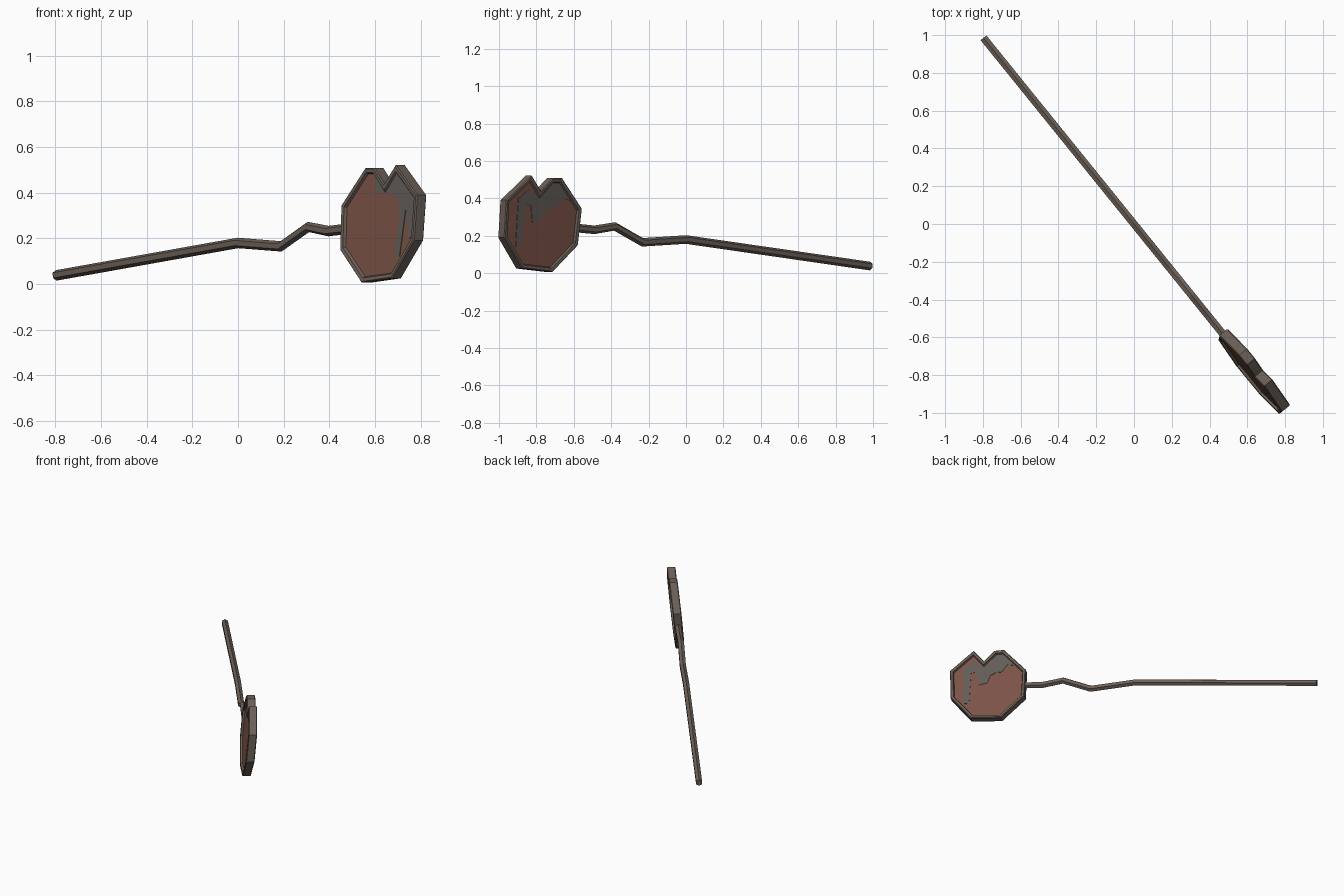
import bpy, bmesh, math
from mathutils import Vector

if "Cube" in bpy.data.objects:
    bpy.data.objects.remove(bpy.data.objects["Cube"])

D = Vector((0.629, -0.778, 0))      # direction along the pole
N = Vector((0.778, 0.629, 0))       # direction through the sign
TILT = 0.09


def place(s, n, z):
    """Along-pole, through-sign, height -> world; the sign leans slightly."""
    return D * s + N * (n + TILT * (z - 0.26)) + Vector((0, 0, z))


def material(name, col):
    m = bpy.data.materials.new(name)
    m.diffuse_color = (*col, 1)
    m.use_nodes = True
    m.node_tree.nodes["Principled BSDF"].inputs["Base Color"].default_value = m.diffuse_color
    return m


metal = material("weathered_brown_metal", (0.150, 0.118, 0.098))
red = material("faded_red_paint", (0.200, 0.085, 0.063))
grey = material("bare_grey_metal", (0.120, 0.108, 0.096))


def finish(name, bm, mat):
    bmesh.ops.recalc_face_normals(bm, faces=bm.faces)
    me = bpy.data.meshes.new(name)
    bm.to_mesh(me)
    bm.free()
    me.materials.append(mat)
    ob = bpy.data.objects.new(name, me)
    bpy.context.collection.objects.link(ob)
    return ob


def inset(poly, w):
    """Mitred inward offset of a counter-clockwise outline."""
    out = []
    for i, p in enumerate(poly):
        a, p, b = Vector(poly[i - 1]), Vector(p), Vector(poly[(i + 1) % len(poly)])
        e, f = (p - a).normalized(), (b - p).normalized()
        n1, n2 = Vector((-e.y, e.x)), Vector((-f.y, f.x))
        q = p + (n1 + n2) * (w / (1 + n1.dot(n2)))
        out.append((q.x, q.y))
    return out


def slab(name, poly, n0, n1, mat):
    bm = bmesh.new()
    a = [bm.verts.new(place(s, n0, z)) for s, z in poly]
    b = [bm.verts.new(place(s, n1, z)) for s, z in poly]
    k = len(poly)
    bm.faces.new(a)
    bm.faces.new(b[::-1])
    for i in range(k):
        j = (i + 1) % k
        bm.faces.new((a[i], a[j], b[j], b[i]))
    return finish(name, bm, mat)


# Octagon outline with a torn notch at the top
outline = [(0.742, 0.345), (0.755, 0.15), (0.92, 0.006), (1.13, 0.025), (1.265, 0.19),
           (1.265, 0.39), (1.10, 0.522), (1.03, 0.44), (0.955, 0.508), (0.89, 0.508)]

# Raised rim, swept around the outline
prof = [(0.0, -0.024), (0.005, -0.029), (0.02, -0.027), (0.026, -0.012),
        (0.026, 0.012), (0.02, 0.027), (0.005, 0.029), (0.0, 0.024)]
bm = bmesh.new()
rings = [[bm.verts.new(place(s, n, z)) for s, z in inset(outline, w)] for w, n in prof]
for r in range(len(rings)):
    A, B = rings[r], rings[(r + 1) % len(rings)]
    for i in range(len(A)):
        j = (i + 1) % len(A)
        bm.faces.new((A[i], A[j], B[j], B[i]))
finish("sign_rim", bm, metal)

# Painted plate inside the rim
slab("sign_plate", inset(outline, 0.022), -0.014, 0.014, red)

# Worn patches on each side of the plate
back_patch = [(0.80, 0.385), (0.87, 0.40), (0.91, 0.35), (0.95, 0.35), (0.99, 0.33), (1.01, 0.28),
              (1.07, 0.27), (1.085, 0.36), (1.12, 0.37), (1.14, 0.14), (1.175, 0.14),
              (1.175, 0.40), (1.10, 0.45), (1.03, 0.40), (0.945, 0.482), (0.90, 0.482)]
slab("worn_patch_back", back_patch, 0.012, 0.017, grey)
front_patch = [(0.95, 0.475), (0.97, 0.40), (1.10, 0.395), (1.14, 0.34), (1.13, 0.12), (1.16, 0.12),
               (1.18, 0.33), (1.22, 0.20), (1.238, 0.21), (1.238, 0.375), (1.10, 0.485), (1.03, 0.40)]
slab("worn_patch_front", front_patch, -0.017, -0.012, grey)

# Bent six-sided pole
path = [(-1.265, 0.038), (0.0, 0.180), (0.30, 0.165), (0.49, 0.250), (0.63, 0.232), (0.76, 0.242)]
R, SIDES = 0.023, 6
bm = bmesh.new()
rings = []
for i, p in enumerate(path):
    a, b = Vector(path[max(i - 1, 0)]), Vector(path[min(i + 1, len(path) - 1)])
    t = (b - a).normalized()
    up = -D * t.y + Vector((0, 0, t.x))
    c = D * p[0] + Vector((0, 0, p[1]))
    rings.append([bm.verts.new(c + up * (R * math.sin(k * math.tau / SIDES + math.pi / 2))
                               + N * (R * math.cos(k * math.tau / SIDES + math.pi / 2)))
                  for k in range(SIDES)])
for A, B in zip(rings, rings[1:]):
    for i in range(SIDES):
        j = (i + 1) % SIDES
        bm.faces.new((A[i], A[j], B[j], B[i]))
bm.faces.new(rings[0])
bm.faces.new(rings[-1])
finish("bent_pole", bm, metal)
